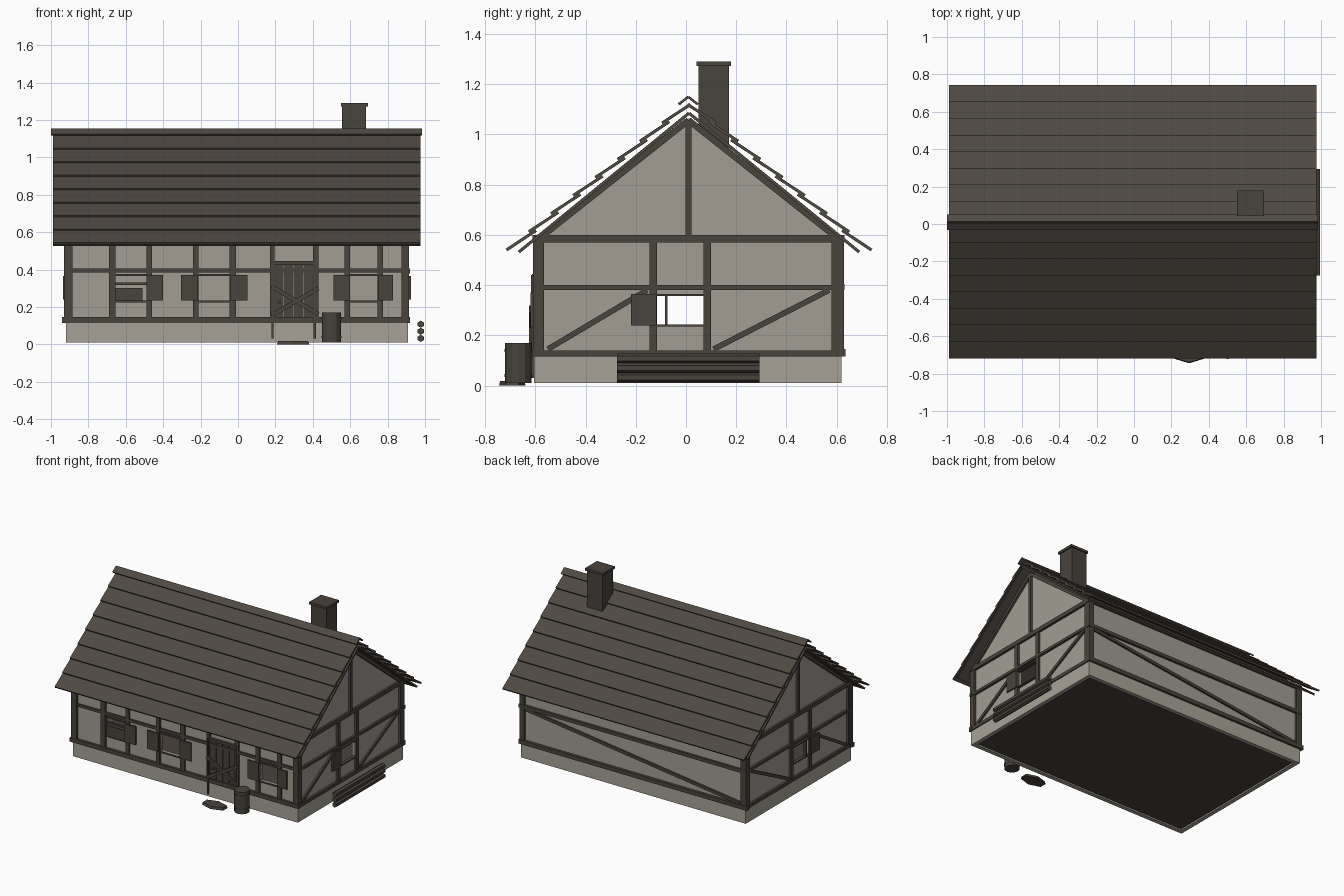
import bpy, bmesh, math
from mathutils import Vector, Matrix

cube = bpy.data.objects.get("Cube")
if cube:
    bpy.data.objects.remove(cube, do_unlink=True)


def material(name, rgb):
    m = bpy.data.materials.new(name)
    m.use_nodes = True
    m.diffuse_color = (*rgb, 1)
    node = next(n for n in m.node_tree.nodes if n.type == 'BSDF_PRINCIPLED')
    node.inputs["Base Color"].default_value = (*rgb, 1)
    node.inputs["Roughness"].default_value = 0.9
    return m


WOOD = material("dark_timber", (0.066, 0.056, 0.046))
ROOF = material("roof_boards", (0.078, 0.067, 0.055))
PLASTER = material("plaster", (0.36, 0.34, 0.295))
STONE = material("foundation_stone", (0.39, 0.365, 0.31))


def box(bm, x0, x1, y0, y1, z0, z1):
    mid = Vector((x0 + x1, y0 + y1, z0 + z1)) / 2
    size = Matrix.Diagonal((x1 - x0, y1 - y0, z1 - z0, 1))
    bmesh.ops.create_cube(bm, size=1, matrix=Matrix.Translation(mid) @ size)


def bar(bm, p, q, width, thick, normal):
    """Straight board from p to q, thickness measured along normal."""
    p, q = Vector(p), Vector(q)
    along = (q - p).normalized()
    n = Vector(normal)
    n = (n - along * n.dot(along)).normalized()
    rot = Matrix((along, n.cross(along), n)).transposed().to_4x4()
    size = Matrix.Diagonal(((q - p).length, width, thick, 1))
    bmesh.ops.create_cube(bm, size=1, matrix=Matrix.Translation((p + q) / 2) @ rot @ size)


def prism(bm, p, q, radius, sides, top=None):
    p, q = Vector(p), Vector(q)
    rot = (q - p).to_track_quat('Z', 'Y').to_matrix().to_4x4()
    bmesh.ops.create_cone(bm, cap_ends=True, segments=sides, radius1=radius,
                          radius2=radius if top is None else top, depth=(q - p).length,
                          matrix=Matrix.Translation((p + q) / 2) @ rot)


def finish(bm, name, mat):
    bmesh.ops.recalc_face_normals(bm, faces=bm.faces)
    me = bpy.data.meshes.new(name)
    bm.to_mesh(me)
    bm.free()
    me.materials.append(mat)
    ob = bpy.data.objects.new(name, me)
    bpy.context.collection.objects.link(ob)
    return ob


def part(name, mat, *boxes):
    bm = bmesh.new()
    for b in boxes:
        box(bm, *b)
    return finish(bm, name, mat)


# House limits
X0, X1, Y0, Y1 = -0.91, 0.9, -0.595, 0.615
MID = (Y0 + Y1) / 2
EAVE, APEX, T = 0.59, 1.065, 0.02
SILL, LOW, HIGH = 0.12, 0.235, 0.365
FRONT_WINDOWS = [(-0.655, -0.49), (-0.21, -0.045), (0.6, 0.745)]
SIDE_WINDOW = (-0.115, 0.07)

# Foundation ring and floor
part("foundation", STONE,
     (-0.92, 0.91, -0.605, -0.575, 0.01, SILL), (-0.92, 0.91, 0.59, 0.62, 0.01, SILL),
     (-0.92, -0.89, -0.575, 0.59, 0.01, SILL), (0.88, 0.91, -0.575, 0.59, 0.01, SILL))
part("floor", WOOD, (-0.89, 0.88, -0.575, 0.59, 0.02, SILL - 0.005))


def wall(name, along_x, u0, u1, v0, v1, holes):
    """Wall of boxes that leaves the window openings free."""
    bm = bmesh.new()

    def piece(a, b, z0, z1):
        box(bm, *((a, b, v0, v1) if along_x else (v0, v1, a, b)), z0, z1)
    u = u0
    for a, b in holes:
        piece(u, a, SILL, EAVE)
        piece(a, b, SILL, LOW)
        piece(a, b, HIGH, EAVE)
        u = b
    piece(u, u1, SILL, EAVE)
    finish(bm, name, PLASTER)


wall("front_wall", True, X0, X1, Y0, Y0 + T, FRONT_WINDOWS)
wall("back_wall", True, X0, X1, Y1 - T, Y1, [])
wall("right_wall", False, Y0 + T, Y1 - T, X0, X0 + T, [SIDE_WINDOW])
wall("left_wall", False, Y0 + T, Y1 - T, X1 - T, X1, [SIDE_WINDOW])

# Gable triangles
for name, x in (("right_gable", X0), ("left_gable", X1 - T)):
    bm = bmesh.new()
    tri = [bm.verts.new((x, y, z)) for y, z in ((Y0, EAVE), (Y1, EAVE), (MID, APEX))]
    face = bm.faces.new(tri)
    ext = bmesh.ops.extrude_face_region(bm, geom=[face])
    bmesh.ops.translate(bm, vec=(T, 0, 0),
                        verts=[v for v in ext["geom"] if isinstance(v, bmesh.types.BMVert)])
    finish(bm, name, PLASTER)

# Front timber frame
bm = bmesh.new()
F0, F1 = -0.61, -0.585
for a, b in ((-0.93, -0.885), (-0.69, -0.655), (-0.49, -0.46), (-0.24, -0.21), (-0.045, -0.01),
             (0.17, 0.195), (0.4, 0.43), (0.57, 0.6), (0.745, 0.775), (0.875, 0.915)):
    box(bm, a, b, F0, F1, SILL, EAVE)
box(bm, -0.94, 0.92, F0 - 0.003, F1, 0.115, 0.145)
box(bm, -0.93, 0.92, F0 + 0.003, F1, 0.385, 0.405)
box(bm, -0.93, 0.92, F0 - 0.002, F1, 0.57, 0.6)
finish(bm, "front_timbers", WOOD)

# Back timber frame with one long brace
bm = bmesh.new()
B0, B1 = 0.605, 0.63
for a, b in ((-0.93, -0.885), (0.875, 0.915)):
    box(bm, a, b, B0, B1, SILL, EAVE)
box(bm, -0.94, 0.92, B0, B1 + 0.005, 0.115, 0.145)
box(bm, -0.93, 0.92, B0, B1 + 0.002, 0.38, 0.405)
box(bm, -0.93, 0.92, B0, B1 + 0.002, 0.57, 0.6)
bar(bm, (0.87, B1 - 0.012, 0.375), (-0.88, B1 - 0.012, 0.15), 0.022, 0.02, (0, 1, 0))
finish(bm, "back_timbers", WOOD)

# Gable timber frames
for name, x, s in (("right_timbers", X0, -1), ("left_timbers", X1, 1)):
    bm = bmesh.new()
    a, b = sorted((x - s * 0.01, x + s * 0.015))
    for y0, y1 in ((-0.605, -0.565), (-0.145, -0.115), (0.07, 0.1), (0.58, 0.62)):
        box(bm, a, b, y0, y1, SILL, EAVE)
    for z0, z1 in ((0.115, 0.14), (0.38, 0.4), (0.57, 0.6)):
        box(bm, a - 0.002, b + 0.002, F0, B1, z0, z1)
    box(bm, a, b, MID - 0.011, MID + 0.011, EAVE, APEX - 0.01)
    c = (a + b) / 2
    bar(bm, (c, -0.55, 0.145), (c, -0.155, 0.38), 0.022, 0.02, (1, 0, 0))
    bar(bm, (c, 0.11, 0.145), (c, 0.57, 0.38), 0.022, 0.02, (1, 0, 0))
    for y in (Y0 + 0.015, Y1 - 0.015):
        bar(bm, (c, y, EAVE), (c, MID, APEX - 0.008), 0.025, 0.025, (1, 0, 0))
    # Side window shutter and frame
    o, p = sorted((x + s * 0.015, x + s * 0.025))
    box(bm, o, p, -0.22, -0.117, 0.24, 0.365)
    for z in (LOW, HIGH - 0.008):
        box(bm, a, b, -0.115, 0.07, z, z + 0.008)
    if s < 0:
        box(bm, a, b, -0.083, -0.073, LOW, HIGH)
    finish(bm, name, WOOD)

# Front window frames and shutters
bm = bmesh.new()
for a, b in FRONT_WINDOWS:
    for z in (LOW - 0.01, HIGH):
        box(bm, a, b, -0.605, -0.58, z, z + 0.01)
for a, b in ((-0.49, -0.4), (-0.305, -0.215), (-0.04, 0.05), (0.51, 0.6), (0.75, 0.83)):
    box(bm, a, b, -0.62, -0.61, LOW, 0.37)
box(bm, -0.655, -0.51, -0.59, -0.58, LOW, 0.3)
box(bm, -0.655, -0.49, -0.595, -0.58, 0.318, 0.332)
finish(bm, "front_shutters", WOOD)

# Door with crossed boards and posts
bm = bmesh.new()
for i in range(4):
    x = 0.195 + i * 0.052
    box(bm, x, x + 0.049, -0.602, -0.59, 0.145, 0.43)
box(bm, 0.19, 0.41, -0.614, -0.59, 0.425, 0.445)
for x in (0.179, 0.405):
    box(bm, x, x + 0.011, -0.618, -0.606, 0.03, 0.44)
bar(bm, (0.18, -0.62, 0.31), (0.43, -0.62, 0.16), 0.022, 0.012, (0, 1, 0))
bar(bm, (0.18, -0.619, 0.155), (0.43, -0.619, 0.3), 0.022, 0.012, (0, 1, 0))
prism(bm, (0.222, -0.6, 0.225), (0.222, -0.615, 0.225), 0.01, 8)
finish(bm, "door", WOOD)

# Roof: inner deck plus overlapping rows of boards on both slopes
SLOPE = 0.816
RIDGE_Y = 0.012
XC, HALF = -0.007, 0.983
for name, s in (("front_roof", -1), ("back_roof", 1)):
    bm = bmesh.new()
    up = Vector((0, s * SLOPE, 1)).normalized()
    down = Vector((0, s, -SLOPE)).normalized()
    top = Vector((XC, RIDGE_Y, 1.085))
    bar(bm, top, top + down * 0.875, 2 * HALF, 0.012, up)
    for i in range(8):
        reach = 0.727 - i * 0.0885
        low = Vector((XC, RIDGE_Y + s * reach, 0.54 + SLOPE * (0.727 - reach)))
        length = 0.14 if i < 7 else 0.135
        bar(bm, low, low - down * length - up * 0.014, 2 * HALF, 0.012, up)
    finish(bm, name, ROOF)

# Ridge cap
bm = bmesh.new()
for s in (-1, 1):
    bar(bm, (-0.0075, 0.009, 1.15), (-0.0075, 0.009 + s * 0.038, 1.12), 1.985, 0.01, (0, s * SLOPE, 1))
finish(bm, "ridge_cap", ROOF)

# Chimney
part("chimney", WOOD, (0.557, 0.685, 0.05, 0.172, 0.8, 1.275),
     (0.55, 0.695, 0.042, 0.18, 1.272, 1.29))

# Barrel, doorstep slab and stacked logs
bm = bmesh.new()
prism(bm, (0.5, -0.668, 0.01), (0.5, -0.668, 0.17), 0.052, 12)
for z in (0.04, 0.14):
    prism(bm, (0.5, -0.668, z - 0.006), (0.5, -0.668, z + 0.006), 0.054, 12)
finish(bm, "barrel", WOOD)

bm = bmesh.new()
prism(bm, (0, 0, 0), (0, 0, 0.018), 0.05, 6, 0.046)
bmesh.ops.scale(bm, vec=(2, 1.05, 1), verts=bm.verts)
bmesh.ops.translate(bm, vec=(0.295, -0.692, 0), verts=bm.verts)
finish(bm, "doorstep", WOOD)

bm = bmesh.new()
for z in (0.032, 0.07, 0.108):
    prism(bm, (0.977, -0.275, z), (0.977, 0.293, z), 0.019, 6)
finish(bm, "stacked_logs", WOOD)
